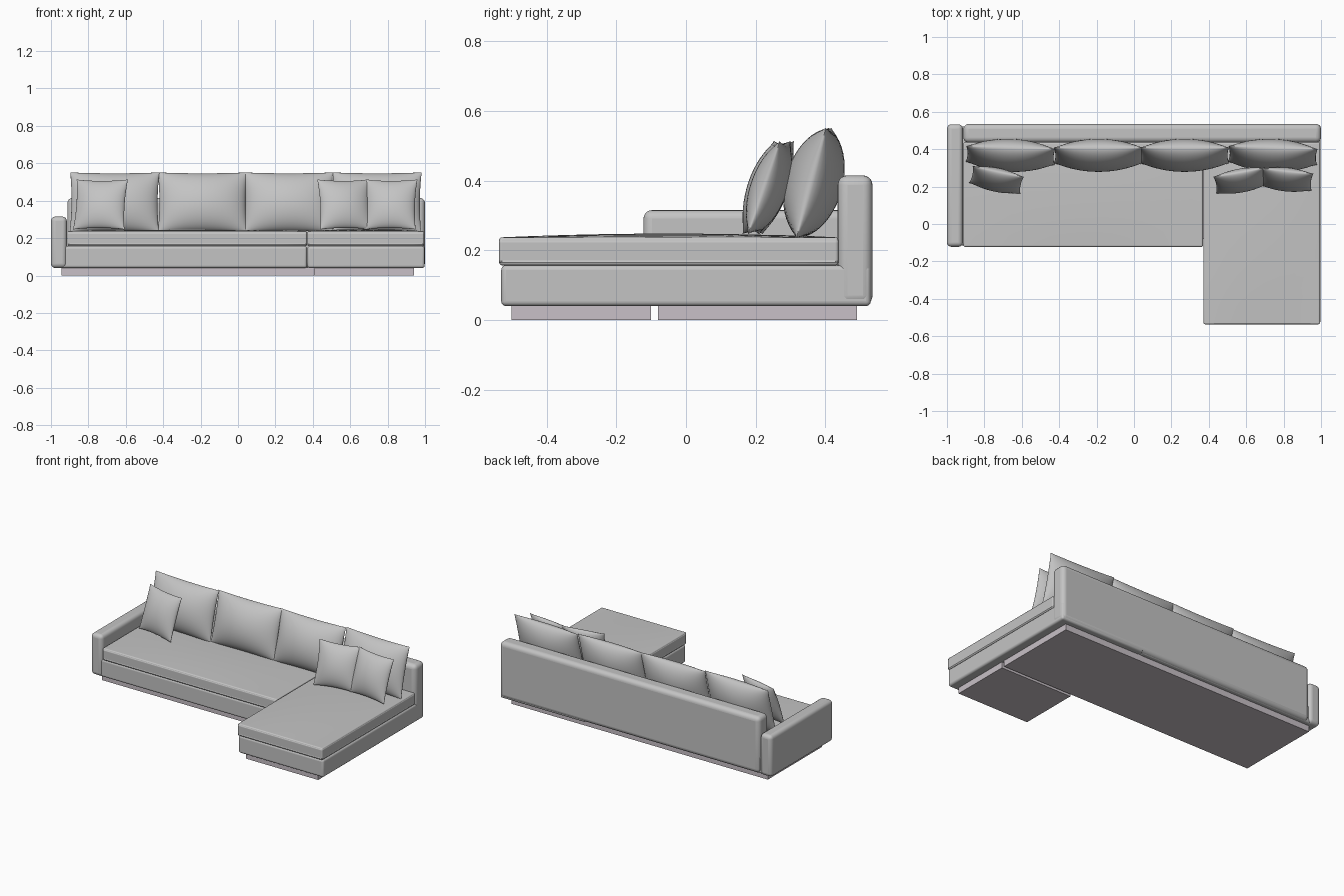
import bpy, bmesh, math

if "Cube" in bpy.data.objects:
    bpy.data.objects.remove(bpy.data.objects["Cube"])


def material(name, colour):
    m = bpy.data.materials.new(name)
    m.diffuse_color = (*colour, 1)
    m.use_nodes = True
    m.node_tree.nodes["Principled BSDF"].inputs["Base Color"].default_value = m.diffuse_color
    return m


FABRIC = material("grey fabric", (0.55, 0.55, 0.55))
PLINTH = material("plinth grey", (0.58, 0.53, 0.57))


def finish(bm, name, mat):
    bmesh.ops.recalc_face_normals(bm, faces=bm.faces)
    me = bpy.data.meshes.new(name)
    bm.to_mesh(me)
    bm.free()
    ob = bpy.data.objects.new(name, me)
    bpy.context.collection.objects.link(ob)
    me.materials.append(mat)
    return ob


def smooth(ob, angle):
    bpy.ops.object.select_all(action='DESELECT')
    ob.select_set(True)
    bpy.context.view_layer.objects.active = ob
    bpy.ops.object.shade_smooth_by_angle(angle=math.radians(angle))


def block(name, x, y, z, bevel=0.0, crown=0.0, mat=FABRIC):
    """Rounded box between the given ranges; crown puffs up its top."""
    bm = bmesh.new()
    bmesh.ops.create_cube(bm, size=2)
    if crown:
        bmesh.ops.subdivide_edges(bm, edges=bm.edges[:], cuts=9, use_grid_fill=True)
    for v in bm.verts:
        u, w, h = v.co
        lift = crown * (1 - u * u) * (1 - w * w) if h > 0.99 else 0
        v.co = [(r[0] + r[1]) / 2 + c * (r[1] - r[0]) / 2
                for r, c in zip((x, y, z), (u, w, h))]
        v.co.z += lift
    ob = finish(bm, name, mat)
    if bevel:
        mod = ob.modifiers.new("rounding", 'BEVEL')
        mod.width = bevel
        mod.segments = 5
        mod.limit_method = 'ANGLE'
        mod.angle_limit = math.radians(50)
        smooth(ob, 50)
    return ob


def pillow(name, centre, width, height, thick, lean, yaw, pinch, n=22):
    """Stuffed pillow with pointed corners, thin at its seam."""
    bm = bmesh.new()
    bmesh.ops.create_grid(bm, x_segments=n, y_segments=n, size=1)
    front = bm.faces[:]
    back = bmesh.ops.duplicate(bm, geom=bm.verts[:] + bm.edges[:] + front)
    back_verts = {g for g in back["geom"] if isinstance(g, bmesh.types.BMVert)}
    for v in bm.verts:
        # spread rows towards the seam for a round edge
        u, w = (math.sin(c * math.pi / 2) for c in v.co.xy)
        bulge = thick / 2 * max(0, (1 - u * u) * (1 - w * w)) ** 0.6
        v.co = (width / 2 * u * (1 - pinch * (1 - w * w)),
                bulge if v in back_verts else -bulge,
                height / 2 * w * (1 - pinch * (1 - u * u)))
    bmesh.ops.remove_doubles(bm, verts=bm.verts[:], dist=1e-5)
    ob = finish(bm, name, FABRIC)
    ob.location = centre
    ob.rotation_euler = (-math.radians(lean), 0, math.radians(yaw))
    smooth(ob, 60)


# Plinths on the floor
block("main_plinth", (-0.945, 0.94), (-0.08, 0.49), (0, 0.042), mat=PLINTH)
block("chaise_plinth", (0.41, 0.94), (-0.50, -0.10), (0, 0.042), mat=PLINTH)

# Upholstered frame
block("seat_base", (-0.95, 0.369), (-0.115, 0.52), (0.04, 0.157), 0.014)
block("chaise_base", (0.371, 0.998), (-0.53, 0.53), (0.04, 0.157), 0.014)
block("backrest", (-0.912, 1.0), (0.435, 0.535), (0.042, 0.415), 0.028)
block("left_arm", (-1.0, -0.915), (-0.122, 0.533), (0.04, 0.315), 0.024)

# Seat cushions
block("seat_cushion", (-0.912, 0.368), (-0.122, 0.437), (0.157, 0.237), 0.022, 0.008)
block("chaise_cushion", (0.372, 0.995), (-0.536, 0.437), (0.157, 0.237), 0.022, 0.011)

# Back pillows
for i, (cx, yaw) in enumerate(((-0.66, -2), (-0.19, 0), (0.27, 0), (0.742, -2))):
    pillow(f"back_pillow_{i + 1}", (cx, 0.367, 0.393), 0.477, 0.328, 0.165, 15, yaw, 0.035)

# Scatter pillows
for i, (cx, cy, yaw) in enumerate(((-0.735, 0.236, -12), (0.57, 0.232, 10), (0.815, 0.238, -6))):
    pillow(f"scatter_pillow_{i + 1}", (cx, cy, 0.38), 0.28, 0.282, 0.105, 19, yaw, 0.06)
